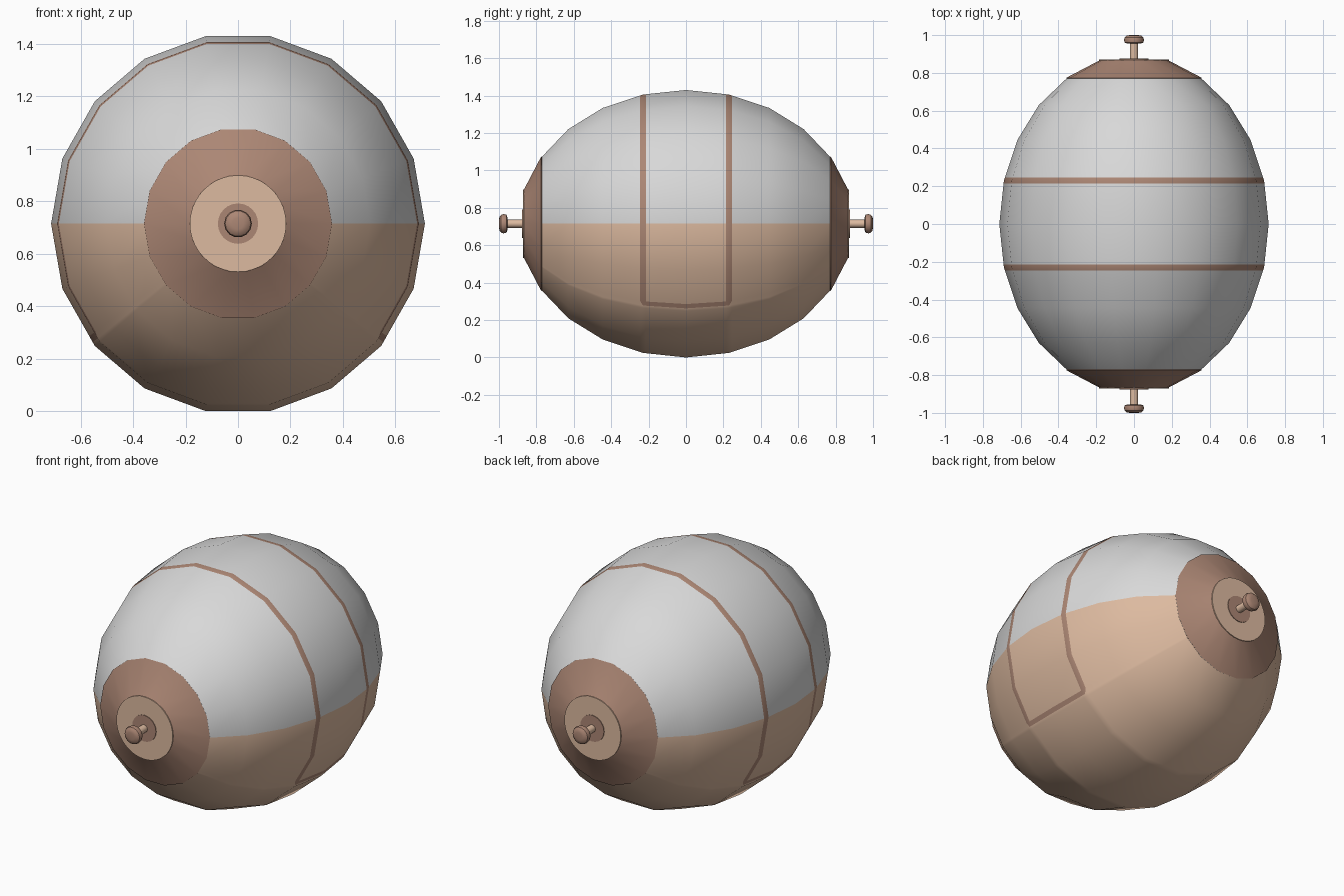
import bpy, bmesh, math
from math import sin, cos, radians

if "Cube" in bpy.data.objects:
    bpy.data.objects.remove(bpy.data.objects["Cube"])

RX, RZ, RY, MID = 0.713, 0.726, 0.89, 0.715


def material(name, rgb):
    m = bpy.data.materials.new(name)
    m.diffuse_color = (*rgb, 1)
    m.use_nodes = True
    m.node_tree.nodes["Principled BSDF"].inputs["Base Color"].default_value = m.diffuse_color
    return m


WHITE = material("light_grey", (0.69, 0.69, 0.69))
TAN = material("tan", (0.72, 0.49, 0.35))
BROWN = material("brown", (0.41, 0.24, 0.175))


def finish(bm, name, mats, angle=32):
    bmesh.ops.recalc_face_normals(bm, faces=bm.faces)
    me = bpy.data.meshes.new(name)
    bm.to_mesh(me)
    bm.free()
    for m in mats:
        me.materials.append(m)
    ob = bpy.data.objects.new(name, me)
    bpy.context.collection.objects.link(ob)
    bpy.ops.object.select_all(action='DESELECT')
    ob.select_set(True)
    bpy.context.view_layer.objects.active = ob
    bpy.ops.object.shade_smooth_by_angle(angle=radians(angle))
    return ob


def lathe(name, profile, sides, mat, side, kx=1.0, kz=1.0):
    """Revolve (y, radius) points around the y axis, closing both ends."""
    bm = bmesh.new()
    rings = [[bm.verts.new((kx * r * cos(2 * math.pi * k / sides), side * y,
                            MID + kz * r * sin(2 * math.pi * k / sides)))
              for k in range(sides)] for y, r in profile]
    for a, b in zip(rings, rings[1:]):
        for k in range(sides):
            n = (k + 1) % sides
            bm.faces.new((a[k], a[n], b[n], b[k]))
    bm.faces.new(rings[0])
    bm.faces.new(rings[-1])
    return finish(bm, name, [mat])


# Body: 18-sided ellipsoid, with extra rows where the painted bands run
lats = [(RY * sin(radians(a)), cos(radians(a))) for a in range(0, 61, 15)]


def on_profile(y):
    for (y0, r0), (y1, r1) in zip(lats, lats[1:]):
        if y0 <= y <= y1:
            return y, r0 + (r1 - r0) * (y - y0) / (y1 - y0)


half = sorted(lats + [on_profile(0.215), on_profile(0.246)])
profile = [(-y, r) for y, r in reversed(half[1:])] + half

section = []
cuts = {10: (0.83, 0.936), 16: (0.064, 0.17)}
for k in range(18):
    p = [f(radians(20 * k)) for f in (cos, sin)]
    q = [f(radians(20 * k + 20)) for f in (cos, sin)]
    for t in (0,) + cuts.get(k, ()):
        section.append([a + (b - a) * t for a, b in zip(p, q)])

bm = bmesh.new()
rings = [[bm.verts.new((RX * r * cx, y, MID + RZ * r * cz)) for cx, cz in section]
         for y, r in profile]
count = len(section)
for i in range(len(rings) - 1):
    ym = abs(profile[i][0] + profile[i + 1][0]) / 2
    for k in range(count):
        n = (k + 1) % count
        h = (section[k][1] + section[n][1]) / 2
        band = -0.6236 < h < -0.5917
        stripe = (0.215 < ym < 0.246 and h > -0.5917) or (band and ym < 0.246)
        quad = [rings[i][k], rings[i][n], rings[i + 1][n], rings[i + 1][k]]
        base = 0 if h > 0 else 1
        if band and 0.2305 < ym < 0.246:
            # clipped outer corner of the hatch outline
            c = max(range(4), key=lambda j: 5 * abs(quad[j].co.y) - quad[j].co.z)
            tri = [quad[(c + j) % 4] for j in range(4)]
            bm.faces.new((tri[3], tri[0], tri[1])).material_index = base
            bm.faces.new((tri[1], tri[2], tri[3])).material_index = 2
        else:
            bm.faces.new(quad).material_index = 2 if stripe else base
bm.faces.new(rings[0])
bm.faces.new(rings[-1])
finish(bm, "body", [WHITE, TAN, BROWN])

# End caps, discs, stems and knobs at front and back
for side, word in ((-1, "front"), (1, "back")):
    lathe(word + "_cap", [(0.765, 0.49), (0.774, 0.503), (0.864, 0.262), (0.868, 0.255)],
          18, BROWN, side, RX, RZ)
    lathe(word + "_disc", [(0.866, 0.184), (0.872, 0.184)], 40, TAN, side)
    lathe(word + "_collar", [(0.87, 0.077), (0.876, 0.077)], 24, BROWN, side)
    lathe(word + "_stem", [(0.87, 0.022), (0.965, 0.022)], 12, TAN, side)
    lathe(word + "_knob", [(0.955, 0.036), (0.96, 0.049), (0.975, 0.053),
                           (0.988, 0.049), (0.997, 0.038), (1.0, 0.022)],
          14, BROWN, side)
